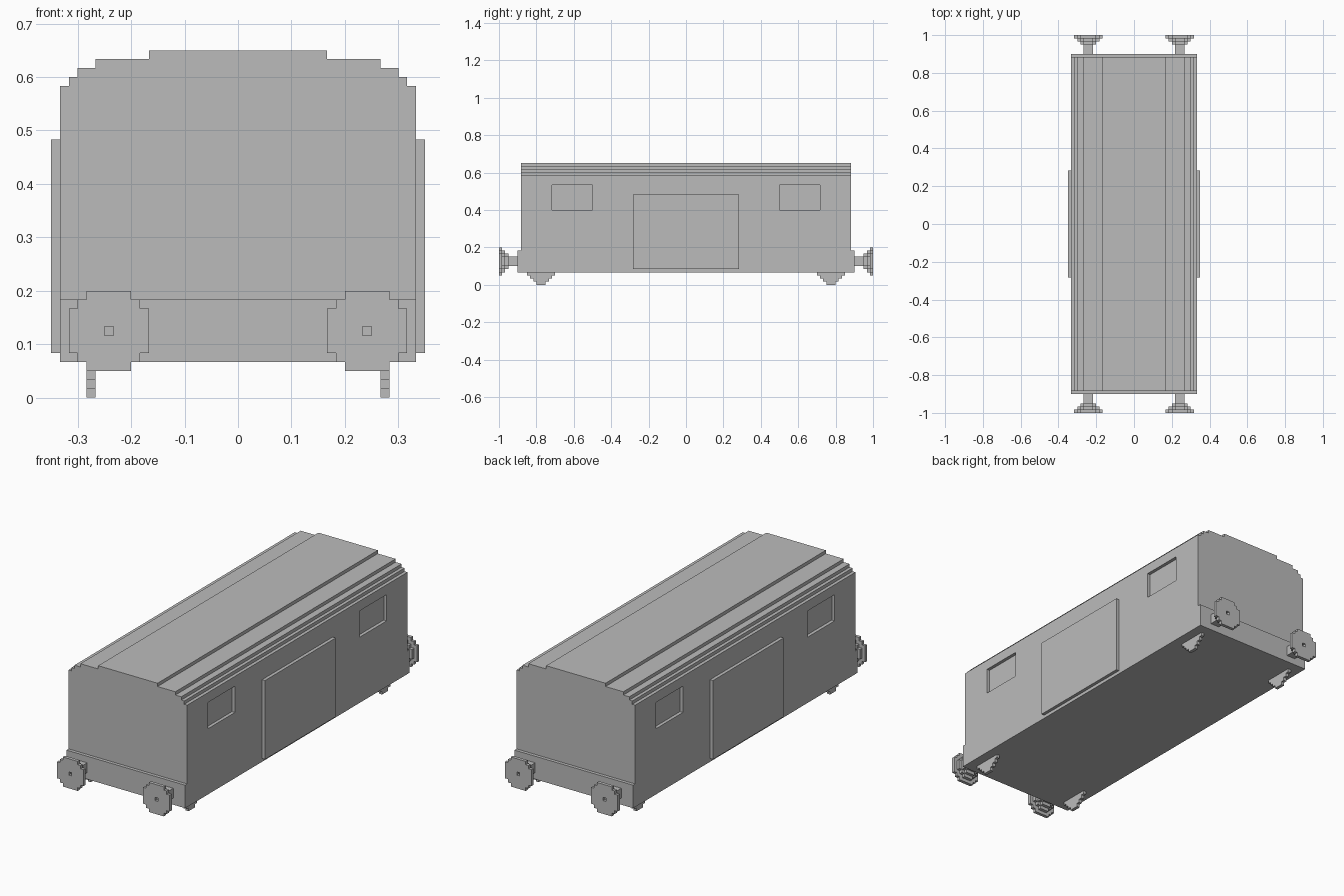
import bpy, bmesh
from mathutils import Vector

U = 1 / 60  # one block of the stepped style

cube = bpy.data.objects.get("Cube")
if cube:
    bpy.data.objects.remove(cube, do_unlink=True)

grey = bpy.data.materials.new("plain grey")
grey.use_nodes = True
colour = (0.5, 0.5, 0.5, 1)
grey.diffuse_color = colour
grey.node_tree.nodes["Principled BSDF"].inputs["Base Color"].default_value = colour


def stepped(name, rows, start, end, along="y", centre=0):
    """Extrude a symmetric stack of rows (half width, bottom, top) along an axis."""
    side = [(h, z) for h, low, high in rows for z in (low, high)]
    outline = side + [(-h, z) for h, z in reversed(side)]

    def place(h, z):
        p = (centre + h, start, z) if along == "y" else (start, centre + h, z)
        return Vector(p) * U

    bm = bmesh.new()
    face = bm.faces.new([bm.verts.new(place(h, z)) for h, z in outline])
    out = bmesh.ops.extrude_face_region(bm, geom=[face])
    moved = [g for g in out["geom"] if isinstance(g, bmesh.types.BMVert)]
    step = (end - start) * U
    bmesh.ops.translate(bm, verts=moved, vec=(0, step, 0) if along == "y" else (step, 0, 0))
    bmesh.ops.recalc_face_normals(bm, faces=bm.faces)
    mesh = bpy.data.meshes.new(name)
    bm.to_mesh(mesh)
    bm.free()
    mesh.materials.append(grey)
    obj = bpy.data.objects.new(name, mesh)
    bpy.context.collection.objects.link(obj)
    return obj


def cut(obj, cutter):
    """Carve the cutter out of the object and discard it."""
    cutter.hide_render = True
    mod = obj.modifiers.new("recess", "BOOLEAN")
    mod.operation = "DIFFERENCE"
    mod.solver = "EXACT"
    mod.object = cutter
    bpy.context.view_layer.objects.active = obj
    bpy.ops.object.modifier_apply(modifier=mod.name)
    bpy.data.objects.remove(cutter, do_unlink=True)


def disc(name, half, corner, near, far, centre):
    """Blocky round disc with stepped corners."""
    mid = 7.5
    low = [(half - corner + i, mid - half + i, mid - half + i + 1) for i in range(corner)]
    high = [(h, 2 * mid - b, 2 * mid - a) for h, a, b in reversed(low)]
    rows = low + [(half, mid - half + corner, mid + half - corner)] + high
    return stepped(name, rows, near, far, centre=centre)


# Wagon body with stepped roof
body = stepped("wagon_body", [(20, 4, 35), (19, 35, 36), (18, 36, 37),
                              (16, 37, 38), (10, 38, 39)], -53, 53)

for sx, side in ((1, "left"), (-1, "right")):
    # Sliding door
    stepped(f"{side}_door", [(17, 5, 29)], sx * 20, sx * 21, "x")
    for sy, end in ((-1, "front"), (1, "back")):
        tag = f"{end}_{side}"
        # Recessed window
        cut(body, stepped("window_cutter", [(6.5, 24, 32)], sx * 19, sx * 22, "x", sy * 36.5))
        # Axle guard under the floor
        stepped(f"{tag}_axle_guard", [(1.5 + i, i, i + 1) for i in range(4)],
                sx * 16, sx * 17, "x", sy * 46.5)
        # Buffer: shaft, two backing rings and a face plate with a centre hole
        x = sx * 14.5
        disc(f"{tag}_buffer_shaft", 1.5, 0, sy * 54, sy * 57, x)
        disc(f"{tag}_buffer_small_ring", 2.5, 1, sy * 57, sy * 58, x)
        disc(f"{tag}_buffer_large_ring", 3.5, 2, sy * 58, sy * 59, x)
        plate = disc(f"{tag}_buffer_plate", 4.5, 2, sy * 59, sy * 60, x)
        cut(plate, stepped("hole_cutter", [(0.5, 7, 8)], sy * 58.5, sy * 61, centre=x))

# End beams
for sy, end in ((-1, "front"), (1, "back")):
    stepped(f"{end}_beam", [(20, 4, 11)], sy * 53, sy * 54)
